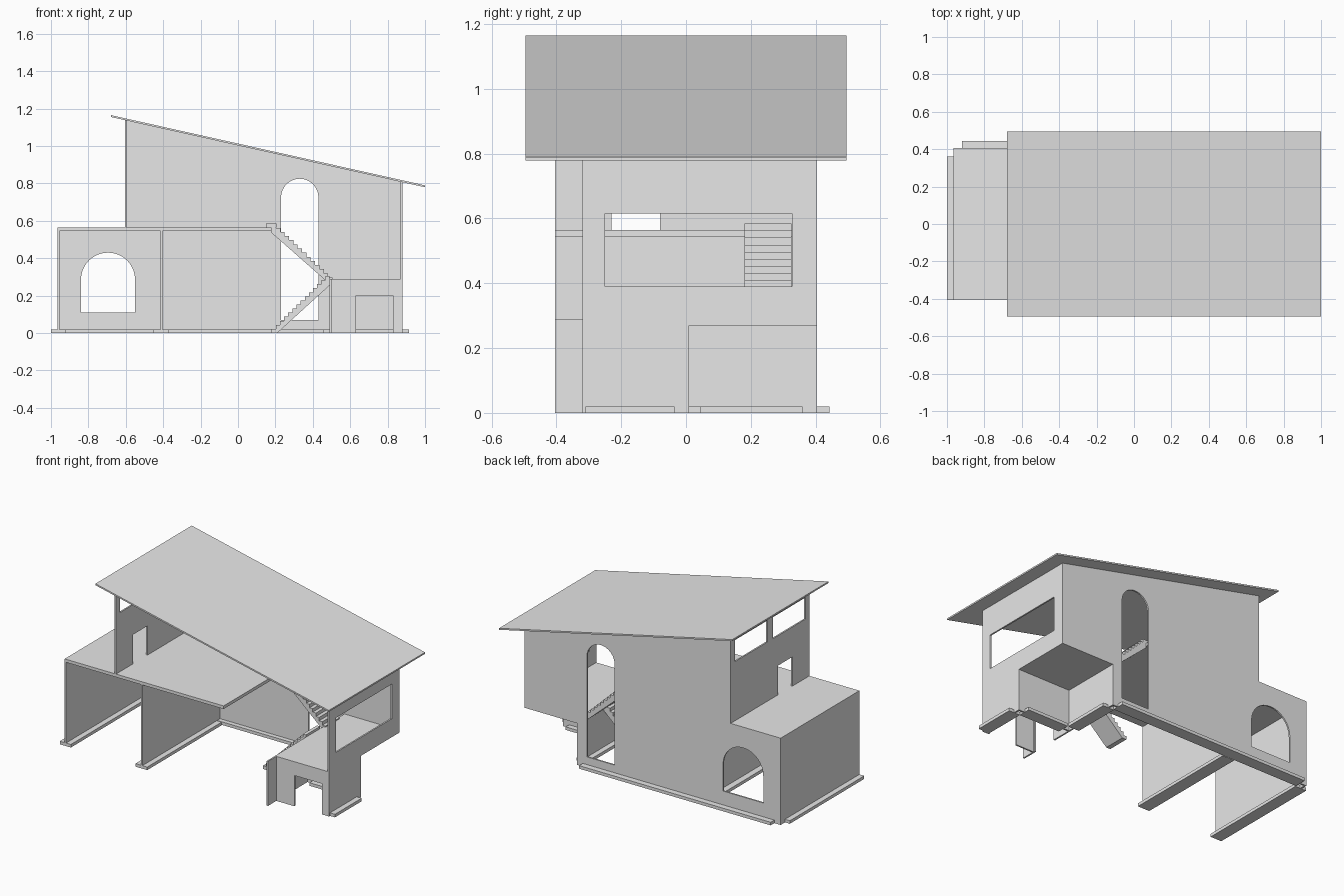
import bpy, bmesh, math
from mathutils import Vector

if "Cube" in bpy.data.objects:
    bpy.data.objects.remove(bpy.data.objects["Cube"], do_unlink=True)

grey = bpy.data.materials.new("plain_grey")
grey.use_nodes = True
grey.diffuse_color = (0.8, 0.8, 0.8, 1)
grey.node_tree.nodes["Principled BSDF"].inputs["Base Color"].default_value = (0.8, 0.8, 0.8, 1)

T = 0.01             # wall thickness
BACK = 0.405         # outer face of the back wall
FRONT = -0.405       # open front edge


def finish(name, bm):
    bmesh.ops.recalc_face_normals(bm, faces=bm.faces)
    mesh = bpy.data.meshes.new(name)
    bm.to_mesh(mesh)
    bm.free()
    mesh.materials.append(grey)
    obj = bpy.data.objects.new(name, mesh)
    bpy.context.collection.objects.link(obj)
    return obj


def box(name, x, y, z):
    bm = bmesh.new()
    bmesh.ops.create_cube(bm, size=1)
    for v in bm.verts:
        v.co = [r[0] + (c + 0.5) * (r[1] - r[0]) for c, r in zip(v.co, (x, y, z))]
    return finish(name, bm)


def panel(name, axis, start, end, outline, holes=()):
    """Upright sheet with holes, extruded along axis from start to end."""
    bm = bmesh.new()
    place = (lambda u, v: (start, u, v)) if axis == "x" else (lambda u, v: (u, start, v))
    for loop in (outline, *holes):
        vs = [bm.verts.new(place(u, v)) for u, v in loop]
        for a, b in zip(vs, vs[1:] + vs[:1]):
            bm.edges.new((a, b))
    bmesh.ops.triangle_fill(bm, edges=bm.edges[:], use_beauty=True)
    ext = bmesh.ops.extrude_face_region(bm, geom=bm.faces[:])["geom"]
    step = Vector((end - start, 0, 0)) if axis == "x" else Vector((0, end - start, 0))
    bmesh.ops.translate(bm, vec=step, verts=[g for g in ext if isinstance(g, bmesh.types.BMVert)])
    return finish(name, bm)


def rect(u0, u1, v0, v1):
    return [(u0, v0), (u1, v0), (u1, v1), (u0, v1)]


def arch(u0, u1, v0, top, n=16):
    r, c = (u1 - u0) / 2, (u0 + u1) / 2
    curve = [(c + r * math.cos(math.pi * i / n), top - r + r * math.sin(math.pi * i / n))
             for i in range(n + 1)]
    return [(u0, v0), (u1, v0)] + curve


def doorway(u0, u1, v0, v1, d0, d1, top):
    """Rectangle outline with a door notch rising from its bottom edge."""
    return [(u0, v0), (d0, v0), (d0, top), (d1, top), (d1, v0), (u1, v0), (u1, v1), (u0, v1)]


def under_roof(x):
    return 1.155 - 0.2235 * (x + 0.68)


# Roof
panel("roof", "y", -0.495, 0.495,
      [(-0.68, 1.155), (1.0, under_roof(1)), (1.0, under_roof(1) + T), (-0.68, 1.165)])

# Back wall with arched window and tall arched opening
panel("back_wall", "y", BACK - T, BACK,
      [(-0.965, 0), (0.5, 0), (0.5, 0.27), (0.88, 0.27), (0.88, under_roof(0.88)),
       (-0.605, under_roof(-0.605)), (-0.605, 0.565), (-0.965, 0.565)],
      [arch(-0.84, -0.55, 0.11, 0.43), arch(0.23, 0.43, 0.07, 0.825)])

# Ground floor walls of the low wing
INNER = BACK - T
box("wing_end_wall", (-0.965, -0.965 + T), (FRONT, INNER), (0, 0.545))
box("partition_wall", (-0.415, -0.415 + T), (FRONT, INNER), (0, 0.545))

# Floors
box("upper_floor", (-0.965, 0.18), (FRONT, INNER), (0.545, 0.565))
box("middle_floor", (0.49, 0.88), (-0.32, INNER), (0.27, 0.29))

# Upper end wall with door and two high windows
panel("upper_end_wall", "x", -0.605, -0.605 + T,
      doorway(FRONT, INNER, 0.565, under_roof(-0.6), -0.23, -0.08, 0.755),
      [rect(-0.365, -0.03, 0.95, 1.09), rect(0.025, 0.36, 0.95, 1.09)])

# Tall end wall with a wide window
panel("tall_end_wall", "x", 0.87, 0.88,
      [(-0.32, 0), (0.01, 0), (0.01, 0.27), (INNER, 0.27),
       (INNER, under_roof(0.88)), (-0.32, under_roof(0.88))],
      [rect(-0.25, 0.327, 0.39, 0.615)])

# Small room below the middle floor
panel("small_room_side_wall", "x", 0.49, 0.5,
      doorway(FRONT, INNER, 0, 0.27, -0.3, -0.13, 0.2))
box("side_wall_lip", (0.49, 0.5), (FRONT, -0.32), (0.27, 0.29))
panel("small_room_front_wall", "y", -0.32, -0.32 + T,
      doorway(0.5, 0.87, 0, 0.27, 0.63, 0.83, 0.2))
box("small_room_back_wall", (0.5, 0.87), (0, T), (0, 0.27))


# Stairs: a stepped top edge over a straight sloping underside
def stair(name, x0, x1, z0, z1, y0, y1, steps=14):
    dx, dz = (x1 - x0) / steps, (z1 - z0) / steps
    top = []
    for i in range(steps):
        h = z0 + dz * (i + 1)
        top += [(x0 + dx * i, h), (x0 + dx * (i + 1), h)]
    end = z1 - 0.05
    lean = 0.03 if x1 > x0 else -0.03
    outline = [(x0, z0)] + top + [(x1, end), (x0 + lean, z0)]
    return panel(name, "y", y0, y1, outline)


stair("lower_stair", 0.18, 0.49, 0, 0.305, 0.0, 0.145)
stair("upper_stair", 0.505, 0.18, 0.275, 0.585, 0.18, 0.325)
box("upper_stair_hook", (0.15, 0.205), (0.18, 0.325), (0.565, 0.585))

# Low footing strips under the walls
H = (0, 0.02)
box("wing_footing", (-1.0, -0.92), (FRONT, 0.36), H)
box("partition_footing", (-0.455, -0.37), (FRONT, 0.36), H)
box("back_footing", (-0.92, 0.46), (0.365, 0.443), H)
box("tall_wall_footing", (0.835, 0.915), (-0.31, -0.035), H)
box("recess_side_footing", (0.455, 0.535), (0.045, 0.36), H)
box("recess_back_footing", (0.54, 0.835), (-0.035, 0.045), H)
